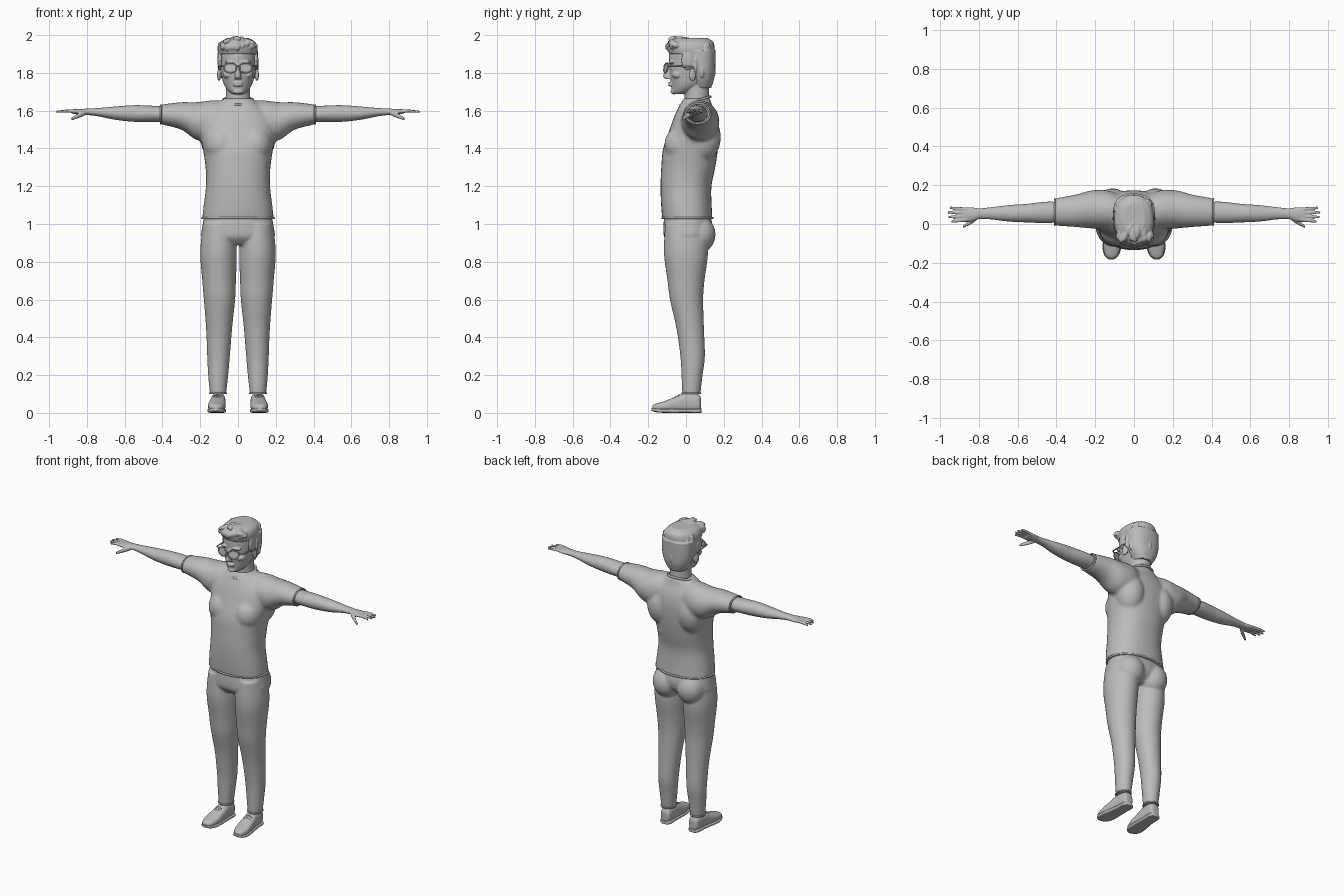
import bpy, bmesh, math, random
from mathutils import Vector, Matrix

random.seed(4)
default_cube = bpy.data.objects.get("Cube")
if default_cube:
    bpy.data.objects.remove(default_cube)

grey = bpy.data.materials.new("plain grey")
grey.use_nodes = True
grey.diffuse_color = (0.5, 0.5, 0.5, 1)
grey.node_tree.nodes["Principled BSDF"].inputs["Base Color"].default_value = grey.diffuse_color


def spline(a, b, c, d, t):
    """Smooth value between b and c."""
    return b + 0.5 * t * (c - a + t * (2 * a - 5 * b + 4 * c - d + t * (3 * (b - c) + d - a)))


def loft(bm, axis, rings, power=1.0, sides=32, steps=5):
    """Closed tube through rings of (position, centre a, centre b, radius a, radius b)."""
    k = "XYZ".index(axis)
    dense = []
    for i in range(len(rings) - 1):
        four = [rings[max(0, min(len(rings) - 1, i + o))] for o in (-1, 0, 1, 2)]
        dense += [[spline(*column, s / steps) for column in zip(*four)] for s in range(steps)]
    dense.append(rings[-1])
    loops = []
    for pos, ca, cb, ra, rb in dense:
        loop = []
        for j in range(sides):
            angle = math.tau * j / sides
            c, s = math.cos(angle), math.sin(angle)
            co = [ca + ra * math.copysign(abs(c) ** power, c),
                  cb + rb * math.copysign(abs(s) ** power, s)]
            co.insert(k, pos)
            loop.append(bm.verts.new(co))
        loops.append(loop)
    for low, high in zip(loops, loops[1:]):
        for j in range(sides):
            n = (j + 1) % sides
            bm.faces.new((low[j], low[n], high[n], high[j]))
    bm.faces.new(loops[0])
    bm.faces.new(loops[-1])


def ball(bm, centre, radii, turn=None):
    matrix = Matrix.Translation(centre) @ (turn or Matrix()) @ Matrix.Diagonal((*radii, 1))
    bmesh.ops.create_uvsphere(bm, u_segments=20, v_segments=12, radius=1, matrix=matrix)


def finish(name, bm, voxel=0, smooth=0, mirror=False):
    bmesh.ops.recalc_face_normals(bm, faces=bm.faces)
    mesh = bpy.data.meshes.new(name)
    bm.to_mesh(mesh)
    bm.free()
    mesh.materials.append(grey)
    obj = bpy.data.objects.new(name, mesh)
    bpy.context.collection.objects.link(obj)
    if mirror:
        obj.modifiers.new("Mirror", "MIRROR").use_mirror_merge = False
    if voxel:
        remesh = obj.modifiers.new("Blend", "REMESH")
        remesh.mode, remesh.voxel_size, remesh.use_smooth_shade = "VOXEL", voxel, True
    if smooth:
        relax = obj.modifiers.new("Relax", "SMOOTH")
        relax.factor, relax.iterations = 0.5, smooth
    bpy.ops.object.select_all(action="DESELECT")
    bpy.context.view_layer.objects.active = obj
    obj.select_set(True)
    bpy.ops.object.shade_smooth_by_angle(angle=math.radians(45))
    return obj


def wire(name, points, radius, mirror=False, cyclic=False):
    """Round cord along a smooth path."""
    curve = bpy.data.curves.new(name, "CURVE")
    curve.dimensions, curve.bevel_depth, curve.bevel_resolution = "3D", radius, 2
    path = curve.splines.new("POLY")
    path.points.add(len(points) - 1)
    for p, co in zip(path.points, points):
        p.co = (*co, 1)
    path.use_cyclic_u, path.use_smooth = cyclic, True
    curve.use_fill_caps = True
    curve.materials.append(grey)
    obj = bpy.data.objects.new(name, curve)
    bpy.context.collection.objects.link(obj)
    if mirror:
        obj.modifiers.new("Mirror", "MIRROR")


def oval(centre, u, v, count=32):
    """Points of an ellipse spanned by two half axes."""
    turns = [math.tau * i / count for i in range(count)]
    return [Vector(centre) + Vector(u) * math.cos(a) + Vector(v) * math.sin(a) for a in turns]


# Shirt: trunk, shoulder blades and sleeves blended together
bm = bmesh.new()
loft(bm, "Z", [(1.025, 0, .008, .19, .133), (1.1, 0, .002, .182, .134), (1.2, 0, 0, .17, .135),
               (1.3, 0, .012, .172, .143), (1.4, 0, .024, .186, .145), (1.5, 0, .043, .2, .13),
               (1.57, 0, .05, .18, .112), (1.63, 0, .052, .12, .085), (1.665, 0, .058, .075, .07)],
     power=0.88)
for side in (-1, 1):
    ball(bm, (side * .11, .09, 1.46), (.09, .095, .13))
    ball(bm, (side * .09, -.02, 1.42), (.09, .095, .1))
    loft(bm, "X", [(side * .04, .06, 1.56, .07, .09), (side * .13, .072, 1.545, .1, .11),
                   (side * .22, .075, 1.545, .098, .1), (side * .3, .068, 1.572, .084, .073),
                   (side * .41, .062, 1.58, .07, .052)])
finish("shirt", bm, 0.009, 6)

# Shirt trim: hem, collar and cuffs
wire("shirt_hem", oval((0, .008, 1.032), (.19, 0, 0), (0, .133, 0), 48), .006, cyclic=True)
wire("collar", oval((0, .05, 1.652), (.08, 0, 0), (0, .078, .022)), .007, cyclic=True)
wire("sleeve_cuff", oval((.408, .062, 1.58), (0, .067, 0), (0, 0, .049)), .005, True, True)

# Forearms and hands
bm = bmesh.new()
loft(bm, "X", [(.34, .062, 1.58, .05, .04), (.45, .06, 1.583, .055, .043), (.55, .056, 1.585, .048, .044),
               (.65, .055, 1.587, .042, .035), (.74, .055, 1.592, .031, .022), (.8, .053, 1.594, .028, .017),
               (.84, .05, 1.594, .037, .015), (.88, .048, 1.596, .039, .011)])
for i, tip in enumerate((.94, .958, .96, .95)):
    start, end = .022 + i * .018, .012 + i * .024
    loft(bm, "X", [(.86, start, 1.597, .009, .009), (.91, (start + end) / 2, 1.598, .009, .008),
                   (tip, end, 1.594, .006, .006)], sides=12)
loft(bm, "X", [(.81, .035, 1.588, .016, .014), (.845, .008, 1.573, .012, .013),
               (.882, -.014, 1.556, .007, .008)], sides=12)
finish("arm", bm, 0.004, 3, mirror=True)

# Trousers: hips, seat and legs
bm = bmesh.new()
loft(bm, "Z", [(1.035, 0, .008, .18, .124), (.98, 0, .01, .19, .13), (.93, 0, .005, .192, .12),
               (.89, 0, 0, .13, .08)], power=0.9)
for side in (-1, 1):
    ball(bm, (side * .088, .065, .945), (.09, .092, .1))
    loft(bm, "Z", [(1, side * .1, 0, .085, .11), (.85, side * .103, 0, .097, .117),
                   (.7, side * .1, 0, .089, .098), (.6, side * .098, .003, .083, .088),
                   (.45, side * .1, .022, .069, .073), (.3, side * .103, .035, .06, .065),
                   (.2, side * .105, .032, .053, .056), (.1, side * .106, .028, .043, .048)])
finish("trousers", bm, 0.007, 4)
wire("trouser_cuff", oval((.106, .028, .104), (.043, 0, 0), (0, .048, 0)), .005, True, True)

# Shoes, soles and laces
bm = bmesh.new()
loft(bm, "Y", [(.08, .103, .045, .018, .028), (.065, .103, .053, .034, .047), (0, .105, .055, .039, .052),
               (-.05, .108, .046, .043, .042), (-.11, .113, .035, .046, .029),
               (-.16, .116, .029, .034, .02), (-.178, .117, .027, .014, .012)], power=0.8)
finish("shoe", bm, 0.005, 3, mirror=True)
bm = bmesh.new()
loft(bm, "Y", [(.083, .103, .011, .02, .011), (.065, .103, .011, .038, .011), (0, .105, .011, .04, .011),
               (-.11, .113, .011, .049, .011), (-.16, .116, .014, .037, .01),
               (-.182, .117, .019, .014, .008)], power=0.5)
finish("sole", bm, mirror=True)
for i in range(4):
    y, z = -.035 - i * .017, .096 - i * .0085
    for lean in (-.008, .008):
        wire("shoe_lace", [(.088, y + lean, z - .008), (.108, y, z), (.13, y - lean, z - .008)], .003, True)

# Head and neck with facial features
bm = bmesh.new()
loft(bm, "Z", [(1.6, 0, .058, .075, .07), (1.66, 0, .057, .066, .066), (1.71, 0, .055, .064, .066),
               (1.78, 0, .05, .065, .07)])
loft(bm, "Z", [(1.688, 0, -.035, .03, .032), (1.705, 0, -.015, .052, .06), (1.74, 0, .012, .075, .09),
               (1.79, 0, .025, .088, .112), (1.85, 0, .03, .095, .12), (1.91, 0, .03, .093, .117),
               (1.955, 0, .03, .07, .09), (1.975, 0, .03, .03, .04)])
loft(bm, "Z", [(1.768, 0, -.088, .02, .022), (1.782, 0, -.096, .017, .026), (1.81, 0, -.09, .012, .022),
               (1.845, 0, -.08, .011, .016)], sides=16)
ball(bm, (0, -.062, 1.7), (.027, .02, .014))
for z in (1.735, 1.746):
    ball(bm, (0, -.079, z), (.027, .016, .007))
for side in (-1, 1):
    ball(bm, (side * .038, -.075, 1.855), (.034, .018, .009))
    ball(bm, (side * .038, -.07, 1.825), (.015, .014, .012))
    ball(bm, (side * .05, -.04, 1.79), (.03, .035, .022))
    ball(bm, (side * .1, .035, 1.79), (.009, .02, .034), Matrix.Rotation(side * .35, 4, "Z"))
finish("head", bm, 0.004, 3)

# Hair: cap, nape and swept locks
bm = bmesh.new()
loft(bm, "Z", [(1.9, 0, .03, .102, .118), (1.935, 0, .026, .104, .125), (1.965, 0, .028, .09, .115),
               (1.985, 0, .03, .055, .08)], power=0.9)
loft(bm, "Z", [(1.72, 0, .078, .058, .055), (1.77, 0, .085, .085, .064), (1.83, 0, .078, .102, .077),
               (1.92, 0, .07, .106, .087)], power=0.85)
for side in (-1, 1):
    ball(bm, (side * .095, .01, 1.865), (.013, .035, .05))
for i in range(34):
    across = random.uniform(-1, 1)
    y = random.uniform(-.075, .1)
    height = 1.972 - .035 * across ** 2 + .008 * (y < 0)
    turn = Matrix.Rotation(across * .6 + random.uniform(-.4, .4), 4, "Z")
    ball(bm, (across * .082, y, height), (.014, .038, .015), turn)
for i in range(7):
    x = -.075 + i * .025
    turn = Matrix.Rotation(.5, 4, "Y") @ Matrix.Rotation(random.uniform(.2, .7), 4, "X")
    ball(bm, (x, -.085 + abs(x) * .3, 1.945 + random.uniform(-.01, .01)), (.017, .026, .026), turn)
for i in range(22):
    a = random.uniform(-.2, math.pi + .2)
    ball(bm, (math.cos(a) * .1, .058 + math.sin(a) * .09, random.uniform(1.8, 1.94)), (.01, .01, .035))
finish("hair", bm, 0.004, 2)

# Glasses: rims, lenses, bridge and temples
wire("glasses_rim", oval((.041, -.106, 1.826), (.033, .01, 0), (0, .004, .026)), .004, True, True)
bm = bmesh.new()
bm.faces.new([bm.verts.new(p) for p in oval((.041, -.106, 1.826), (.033, .01, 0), (0, .004, .026))])
finish("glasses_lens", bm, mirror=True)
wire("glasses_bridge", [(-.01, -.114, 1.833), (0, -.117, 1.836), (.01, -.114, 1.833)], .0035)
wire("glasses_temple", [(.074, -.096, 1.836), (.098, -.08, 1.836), (.104, .03, 1.832),
                        (.1, .055, 1.812)], .004, True)
